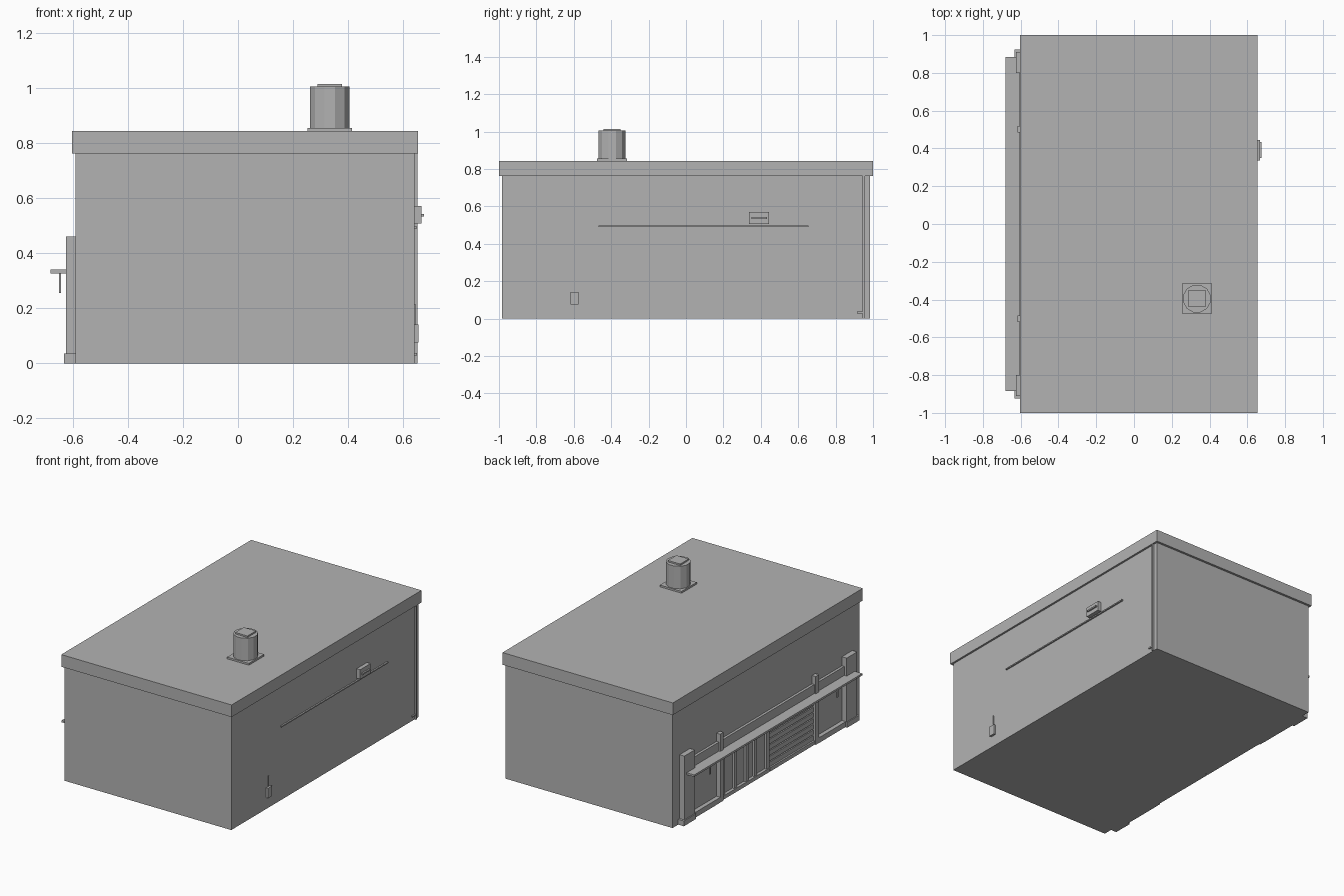
import bpy
import math

cube = bpy.data.objects.get("Cube")
if cube:
    bpy.data.objects.remove(cube, do_unlink=True)

grey = bpy.data.materials.new("plain_grey")
grey.use_nodes = True
GREY = (0.45, 0.45, 0.45, 1)
grey.diffuse_color = GREY
grey.node_tree.nodes["Principled BSDF"].inputs["Base Color"].default_value = GREY


def box(name, x, y, z):
    """Box spanning the given (low, high) ranges."""
    spans = (x, y, z)
    bpy.ops.mesh.primitive_cube_add(size=1, location=[(a + b) / 2 for a, b in spans])
    ob = bpy.context.object
    ob.name = name
    ob.scale = [abs(b - a) for a, b in spans]
    bpy.ops.object.transform_apply(location=False, rotation=False, scale=True)
    ob.data.materials.append(grey)
    return ob


def shop(name, depth, y, z):
    """Box standing out from the shop wall."""
    return box(name, (WALL - depth, WALL + 0.004), y, z)


def service(name, depth, y, z):
    """Box standing out from the service wall."""
    return box(name, (0.636, 0.64 + depth), y, z)


WALL = -0.59

# Main volume and roof
box("building_body", (WALL, 0.64), (-0.985, 0.985), (0, 0.765))
box("roof_slab", (-0.603, 0.653), (-1, 1), (0.762, 0.843))

# Roof vent
VX, VY = 0.333, -0.395
for name, half, z in (("vent_base", 0.08, (0.84, 0.855)), ("vent_cap", 0.045, (1, 1.015))):
    box(name, (VX - half, VX + half), (VY - half, VY + half), z)
bpy.ops.mesh.primitive_cylinder_add(vertices=12, radius=0.075, depth=0.15,
                                    location=(VX, VY, 0.93),
                                    rotation=(0, 0, math.radians(15)))
vent = bpy.context.object
vent.name = "vent_stack"
vent.data.materials.append(grey)

# Shopfront frame, mirrored about the middle
for side, s in (("back", 1), ("front", -1)):
    shop("end_pilaster_" + side, 0.035, (0.8 * s, 0.91 * s), (0, 0.46))
    shop("pilaster_base_" + side, 0.042, (0.795 * s, 0.925 * s), (0, 0.035))
    shop("inner_pilaster_" + side, 0.027, (0.485 * s, 0.52 * s), (0, 0.455))
    shop("window_sill_" + side, 0.028, (0.52 * s, 0.8 * s), (0, 0.035))
    shop("window_head_" + side, 0.016, (0.52 * s, 0.8 * s), (0.3, 0.33))
    box("hanging_bracket_" + side, (-0.65, -0.642), (0.664 * s, 0.676 * s), (0.255, 0.332))
shop("sign_fascia", 0.017, (-0.8, 0.8), (0.34, 0.4))
shop("awning", 0.09, (-0.885, 0.885), (0.327, 0.34))

# Doors: uprights and threshold
shop("door_threshold", 0.02, (-0.01, 0.485), (0, 0.025))
for i, y in enumerate((0.465, 0.34, 0.22, 0.13, 0)):
    shop(f"door_upright_{i}", 0.015, (y - 0.014, y + 0.014), (0.02, 0.33))

# Roller shutter with stepped slats
shop("shutter_threshold", 0.02, (-0.485, -0.014), (0, 0.025))
for i in range(8):
    z = 0.025 + i * 0.038
    shop(f"shutter_slat_{i}", 0.009, (-0.485, -0.014), (z, z + 0.031))

# Service wall: drainpipe, cable, electrical boxes
service("drainpipe", 0.011, (0.945, 0.957), (0, 0.762))
service("drain_outlet", 0.009, (0.913, 0.946), (0.028, 0.037))
service("cable_rail", 0.01, (-0.468, 0.656), (0.489, 0.497))
service("vent_box", 0.026, (0.336, 0.445), (0.507, 0.571))
service("vent_box_slot", 0.036, (0.349, 0.434), (0.534, 0.543))
service("meter_box", 0.015, (-0.617, -0.575), (0.075, 0.142))
service("meter_conduit", 0.005, (-0.599, -0.593), (0.14, 0.215))
